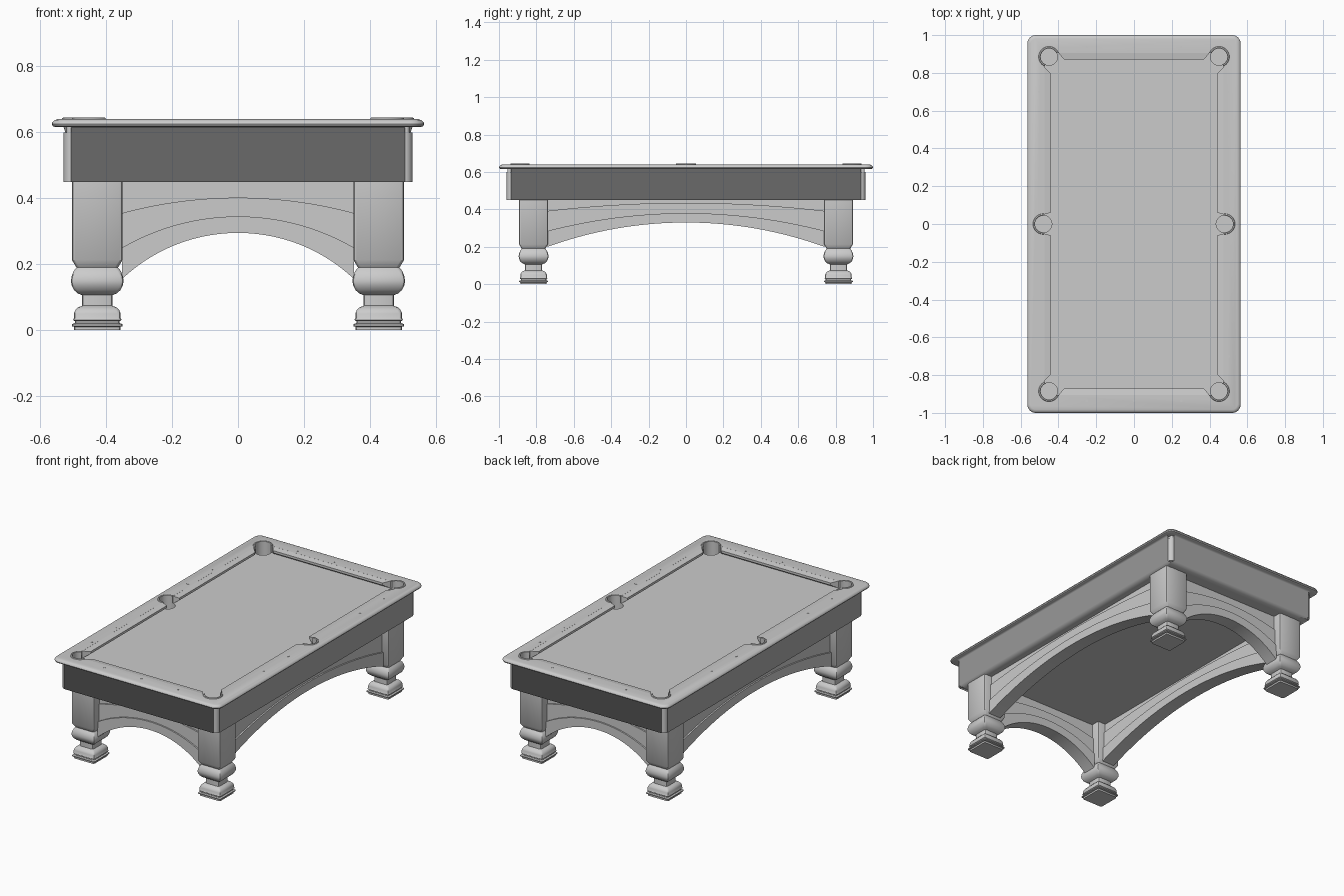
import bpy, bmesh, math
from mathutils import Vector

if "Cube" in bpy.data.objects:
    bpy.data.objects.remove(bpy.data.objects["Cube"])

grey = bpy.data.materials.new("light_grey")
grey.diffuse_color = (0.6, 0.6, 0.6, 1)
grey.use_nodes = True
grey.node_tree.nodes["Principled BSDF"].inputs["Base Color"].default_value = grey.diffuse_color


def finish(name, bm, recalc=True, smooth_angle=35):
    if recalc:
        bmesh.ops.recalc_face_normals(bm, faces=bm.faces)
    me = bpy.data.meshes.new(name)
    bm.to_mesh(me)
    bm.free()
    me.materials.append(grey)
    ob = bpy.data.objects.new(name, me)
    bpy.context.collection.objects.link(ob)
    if smooth_angle:
        shade(ob, smooth_angle)
    return ob


def shade(ob, angle=35):
    bpy.ops.object.select_all(action='DESELECT')
    ob.select_set(True)
    bpy.context.view_layer.objects.active = ob
    bpy.ops.object.shade_smooth_by_angle(angle=math.radians(angle))


def rounded_rect(w, h, r, seg):
    pts = []
    for k, (sx, sy) in enumerate([(1, 1), (-1, 1), (-1, -1), (1, -1)]):
        for i in range(seg + 1):
            a = math.pi / 2 * (k + i / seg)
            pts.append((sx * (w - r) + r * math.cos(a), sy * (h - r) + r * math.sin(a)))
    return pts


def loft(name, rings, cx=0, cy=0, seg=6):
    """rings: (half width, half depth, corner radius, z)"""
    bm = bmesh.new()
    loops = [[bm.verts.new((x + cx, y + cy, z)) for x, y in rounded_rect(w, h, r, seg)]
             for w, h, r, z in rings]
    n = len(loops[0])
    for a, b in zip(loops, loops[1:]):
        for i in range(n):
            bm.faces.new((a[i], a[(i + 1) % n], b[(i + 1) % n], b[i]))
    bm.faces.new(loops[0][::-1])
    bm.faces.new(loops[-1])
    return finish(name, bm)


def cylinder(bm, x, y, z0, z1, r, seg):
    res = bmesh.ops.create_cone(bm, cap_ends=True, segments=seg, radius1=r, radius2=r, depth=z1 - z0)
    bmesh.ops.translate(bm, verts=res['verts'], vec=(x, y, (z0 + z1) / 2))


def cut(ob, cutter):
    mod = ob.modifiers.new("cut", 'BOOLEAN')
    mod.operation = 'DIFFERENCE'
    mod.solver = 'EXACT'
    mod.object = cutter
    dg = bpy.context.evaluated_depsgraph_get()
    me = bpy.data.meshes.new_from_object(ob.evaluated_get(dg))
    ob.modifiers.clear()
    ob.data = me
    shade(ob)


signs = [(sx, sy) for sx in (1, -1) for sy in (1, -1)]
pockets = [(0.45 * sx, 0.885 * sy) for sx, sy in signs] + [(0.48, 0), (-0.48, 0)]

# Cutters for pockets and playing field opening
bm = bmesh.new()
for x, y in pockets:
    cylinder(bm, x, y, 0.53, 0.72, 0.045, 32)
pocket_cutter = finish("pocket_cutter", bm)
opening_cutter = loft("opening_cutter", [(0.475, 0.905, 0.01, 0.5), (0.475, 0.905, 0.01, 0.7)], seg=2)

# Table body with playing bed, and the rounded top rail
body = loft("table_bed", [(0.529, 0.959, 0.025, 0.45), (0.529, 0.959, 0.025, 0.6)])
cut(body, pocket_cutter)
profile = [(0.045, 0.58), (0.045, 0.616), (0.01, 0.616), (0.003, 0.619), (0, 0.625),
           (0.002, 0.631), (0.008, 0.637), (0.018, 0.64)]
rail = loft("top_rail", [(0.565 - i, 1 - i, max(0.045 - i, 0.01), z) for i, z in profile])
cut(rail, opening_cutter)
cut(rail, pocket_cutter)
for c in (pocket_cutter, opening_cutter):
    bpy.data.objects.remove(c)

# Apron panels: one softly shaded strip with the rail underside and the bottom lip
def apron(name, dirx, diry, dist, half, lip):
    out, side = Vector((dirx, diry, 0)), Vector((-diry, dirx, 0))
    bm = bmesh.new()
    rows = [[bm.verts.new(out * d + side * s * half + Vector((0, 0, z))) for s in (-1, 1)]
            for d, z in [(dist - 0.06, 0.449), (dist, 0.449), (dist, 0.615), (dist + lip, 0.615)]]
    for a, b in zip(rows, rows[1:]):
        bm.faces.new((a[0], a[1], b[1], b[0])).smooth = True
    bm.normal_update()
    bm.faces.ensure_lookup_table()
    if bm.faces[1].normal.dot(out) < 0:
        bmesh.ops.reverse_faces(bm, faces=bm.faces)
    finish(name, bm, recalc=False, smooth_angle=None)


apron("front_apron", 0, -1, 0.96, 0.506, 0.027)
apron("back_apron", 0, 1, 0.96, 0.506, 0.027)
apron("right_apron", 1, 0, 0.53, 0.936, 0.022)
apron("left_apron", -1, 0, 0.53, 0.936, 0.022)

# Cushions: undercut wedges with slanted ends
def cushion(name, place, nose, back, n0, n1, b0, b1):
    bm = bmesh.new()
    for d, ends, zs in ((nose, (n0, n1), (0.634, 0.62)), (back, (b0, b1), (0.64, 0.595))):
        for t in ends:
            for z in zs:
                bm.verts.new((*place(d, t), z))
    bmesh.ops.convex_hull(bm, input=bm.verts)
    finish(name, bm)


for s, end in ((-1, "front"), (1, "back")):
    cushion(end + "_cushion", lambda d, t: (t, d * s), 0.87, 0.907, -0.37, 0.37, -0.4, 0.4)
for sx, sy in signs:
    name = ("right" if sx > 0 else "left") + ("_back" if sy > 0 else "_front") + "_cushion"
    cushion(name, lambda d, t: (d * sx, t * sy), 0.44, 0.477, 0.06, 0.795, 0.05, 0.832)

# Pocket rims: raised arcs around the outside of each pocket
for x, y in pockets:
    mid = math.atan2(y / 0.885, x / 0.45)
    span = math.radians(110 if y else 95)
    bm = bmesh.new()
    rows = []
    for i in range(25):
        a = mid + span * (i / 12 - 1)
        rows.append([bm.verts.new((x + r * math.cos(a), y + r * math.sin(a), z))
                     for r, z in ((0.044, 0.6), (0.044, 0.643), (0.047, 0.645), (0.053, 0.644), (0.056, 0.638))])
    for a, b in zip(rows, rows[1:]):
        for j in range(5):
            k = (j + 1) % 5
            bm.faces.new((a[j], a[k], b[k], b[j]))
    bm.faces.new(rows[0])
    bm.faces.new(rows[-1][::-1])
    finish("pocket_rim", bm)

# Sight dots on the rails
bm = bmesh.new()
for s in (-1, 1):
    for v in (0.23, 0.465, 0.7):
        cylinder(bm, 0.5 * s, v, 0.637, 0.641, 0.007, 12)
        cylinder(bm, 0.5 * s, -v, 0.637, 0.641, 0.007, 12)
    for v in (-0.25, 0, 0.25):
        cylinder(bm, v, 0.935 * s, 0.637, 0.641, 0.007, 12)
finish("sight_dots", bm)

# Legs: square turned posts (half width, height)
leg = [(0.07, 0), (0.07, 0.01), (0.077, 0.012), (0.077, 0.018), (0.068, 0.021), (0.068, 0.027),
       (0.074, 0.031), (0.071, 0.036), (0.071, 0.05), (0.067, 0.06), (0.06, 0.068), (0.046, 0.074),
       (0.046, 0.106), (0.06, 0.112), (0.071, 0.122), (0.078, 0.137), (0.08, 0.15), (0.077, 0.166),
       (0.071, 0.18), (0.063, 0.19), (0.077, 0.213), (0.077, 0.452)]
for sx, sy in signs:
    name = ("right" if sx > 0 else "left") + ("_back" if sy > 0 else "_front") + "_leg"
    loft(name, [(w, w, 0.01, z) for w, z in leg], 0.427 * sx, 0.815 * sy, seg=2)

# Arched skirts between the legs, in three stepped bands
def arc_z(t, half, mid, end):
    sag = mid - end
    if sag == 0:
        return mid
    rad = (half * half + sag * sag) / (2 * sag)
    return mid - rad + math.sqrt(rad * rad - t * t)


def arch(name, place, half, curves):
    for layer, thick in enumerate((0.042, 0.033, 0.024)):
        bm = bmesh.new()
        rows = []
        for i in range(33):
            t = half * (i / 16 - 1)
            zb, zt = (arc_z(t, half, *c) for c in curves[layer:layer + 2])
            rows.append([bm.verts.new((*place(t, d), z))
                         for d, z in ((-thick, zb), (thick, zb), (thick, zt), (-thick, zt))])
        for a, b in zip(rows, rows[1:]):
            for j in range(4):
                k = (j + 1) % 4
                bm.faces.new((a[j], a[k], b[k], b[j]))
        bm.faces.new(rows[0])
        bm.faces.new(rows[-1][::-1])
        finish(name + ("_lower", "_middle", "_upper")[layer], bm)


for s in (-1, 1):
    arch("front_arch" if s < 0 else "back_arch", lambda t, d: (t, 0.815 * s + d), 0.352,
         [(0.295, 0.155), (0.345, 0.25), (0.402, 0.355), (0.451, 0.451)])
    arch("left_arch" if s < 0 else "right_arch", lambda t, d: (0.427 * s + d, t), 0.74,
         [(0.33, 0.2), (0.38, 0.285), (0.435, 0.392), (0.451, 0.451)])
